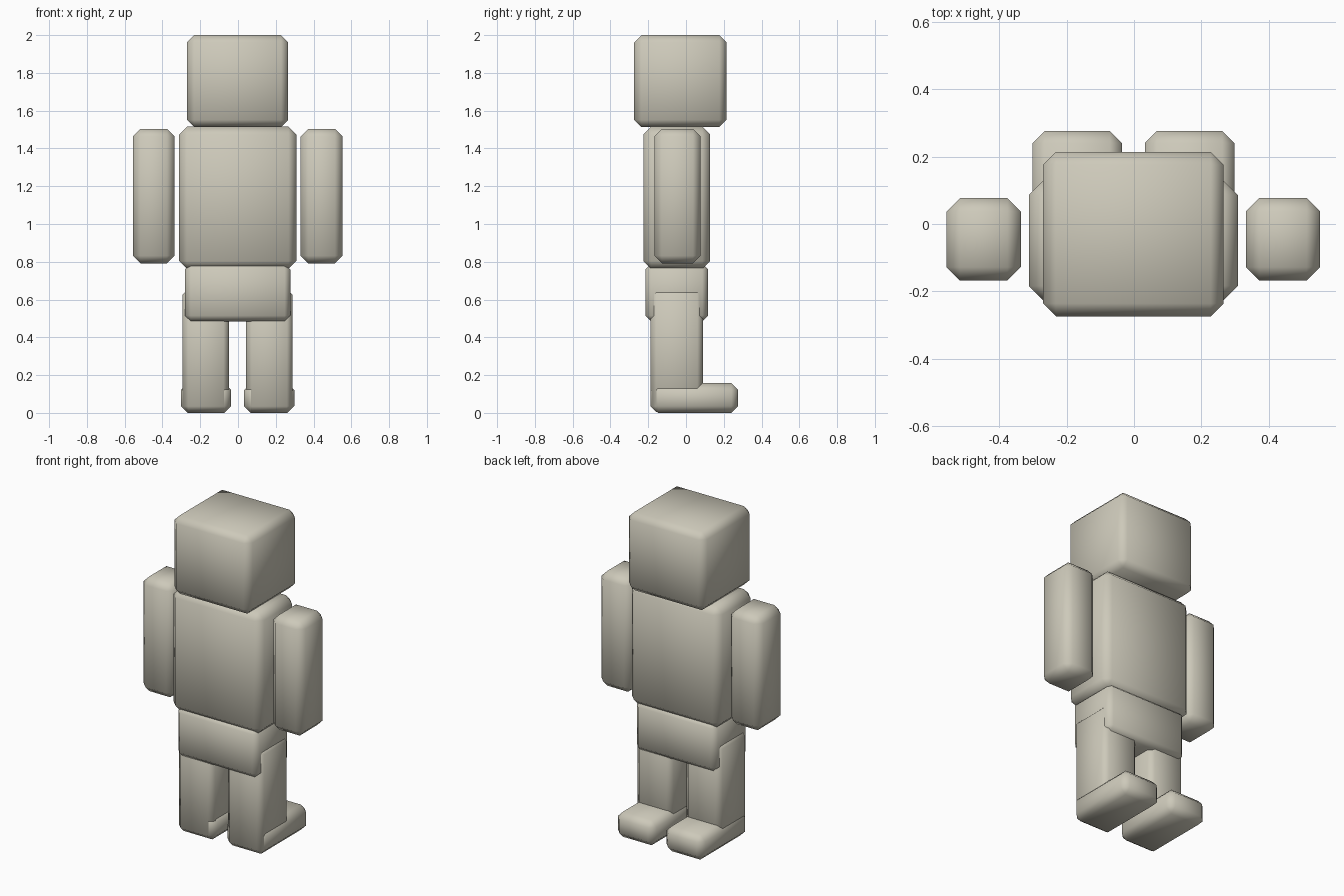
import bpy, bmesh
from mathutils import Vector

if "Cube" in bpy.data.objects:
    bpy.data.objects.remove(bpy.data.objects["Cube"])

stone = bpy.data.materials.new("warm_grey")
stone.diffuse_color = (0.61, 0.585, 0.49, 1)
stone.use_nodes = True
stone.node_tree.nodes["Principled BSDF"].inputs["Base Color"].default_value = stone.diffuse_color
CENTRE = -0.002  # mirror plane of the body


def block(name, x, y, z, bevel=0.038):
    """Box between the given (min, max) ranges, chamfered and smooth shaded."""
    lo, hi = Vector((x[0], y[0], z[0])), Vector((x[1], y[1], z[1]))
    bm = bmesh.new()
    bmesh.ops.create_cube(bm, size=1)
    for v in bm.verts:
        v.co = (lo + hi) / 2 + v.co * (hi - lo)
    bmesh.ops.bevel(bm, geom=bm.edges[:], offset=bevel, segments=1,
                    affect='EDGES', profile=0.5)
    bmesh.ops.recalc_face_normals(bm, faces=bm.faces[:])
    for f in bm.faces:
        f.smooth = True
    mesh = bpy.data.meshes.new(name)
    bm.to_mesh(mesh)
    bm.free()
    mesh.materials.append(stone)
    ob = bpy.data.objects.new(name, mesh)
    bpy.context.collection.objects.link(ob)


def pair(name, x, y, z, bevel=0.038):
    """Left and right copies, x measured outward from the centre."""
    block(name + "_right", (CENTRE + x[0], CENTRE + x[1]), y, z, bevel)
    block(name + "_left", (CENTRE - x[1], CENTRE - x[0]), y, z, bevel)


# Head, torso and hips
block("head", (-0.27, 0.266), (-0.274, 0.214), (1.513, 2.0))
block("torso", (-0.312, 0.309), (-0.226, 0.128), (0.762, 1.515), 0.042)
block("hips", (-0.28, 0.277), (-0.215, 0.116), (0.485, 0.79), 0.03)

# Limbs
pair("arm", (0.334, 0.555), (-0.168, 0.077), (0.792, 1.504), 0.04)
pair("leg", (0.045, 0.291), (-0.187, 0.09), (0.005, 0.655), 0.03)
pair("foot", (0.034, 0.3), (-0.184, 0.276), (0.0, 0.157), 0.036)
